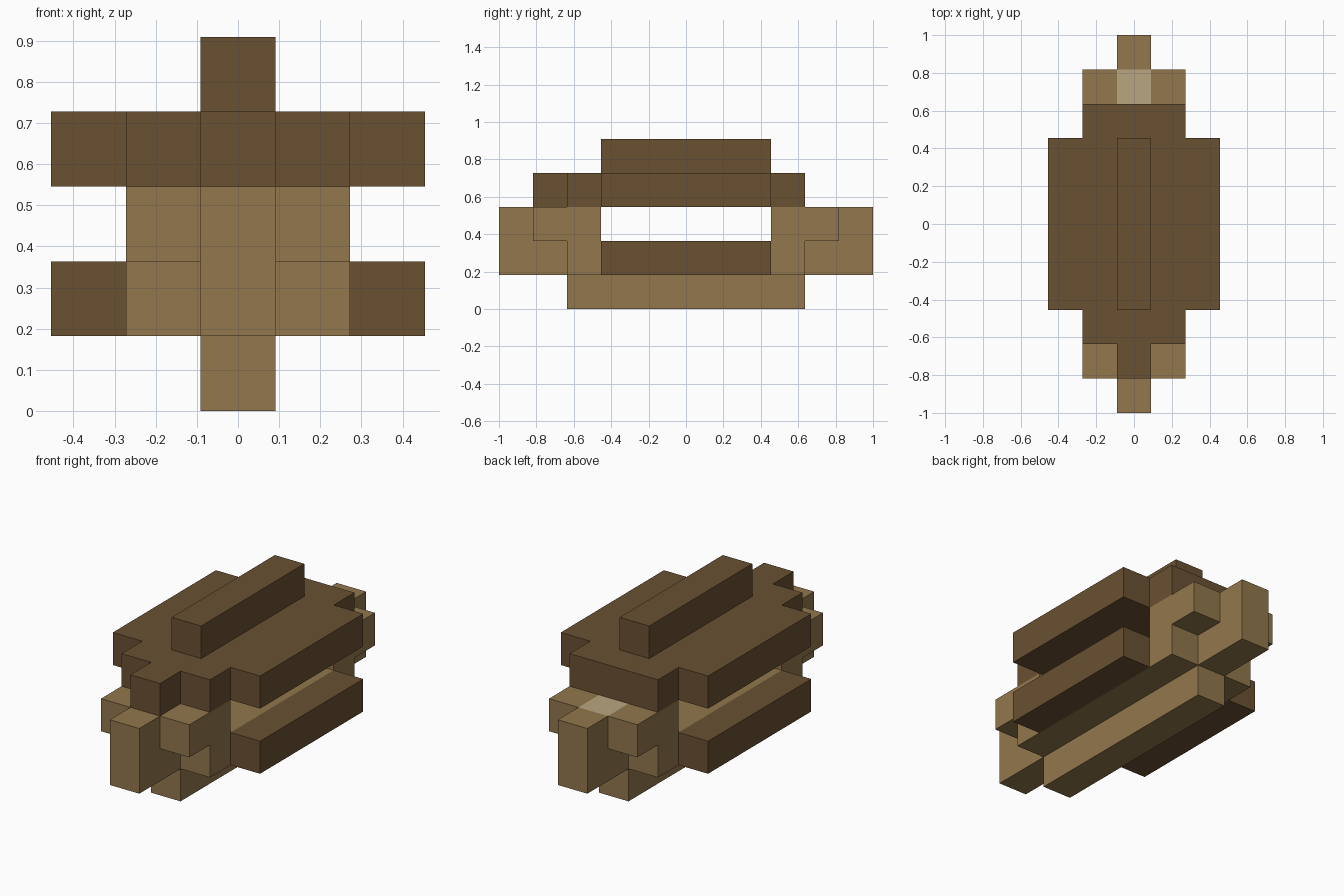
import bpy, bmesh
from itertools import product
from mathutils import Vector

U = 2 / 11  # size of one block

cube = bpy.data.objects.get("Cube")
if cube:
    bpy.data.objects.remove(cube)


def material(name, rgb):
    mat = bpy.data.materials.new(name)
    mat.use_nodes = True
    mat.diffuse_color = (*rgb, 1)
    mat.node_tree.nodes["Principled BSDF"].inputs["Base Color"].default_value = (*rgb, 1)
    return mat


light = material("light brown", (0.287, 0.184, 0.074))
dark = material("dark brown", (0.144, 0.082, 0.032))
pale = material("pale tan", (0.49, 0.38, 0.22))


def block(x0, x1, y0, y1, z0, z1):
    """All grid cells in an inclusive range."""
    return set(product(range(x0, x1 + 1), range(y0, y1 + 1), range(z0, z1 + 1)))


def end_cells(s):
    """Stepped end wall, s = -1 for the front and 1 for the back."""
    cells = block(0, 0, 4, 5, 1, 2) | block(-1, 1, 3, 4, 2, 2)
    return {(x, s * y, z) for x, y, z in cells}


# Parts as sets of blocks
parts = {
    "keel": (light, block(0, 0, -3, 3, 0, 0)),
    "floor": (light, block(-1, 1, -3, 3, 1, 1)),
    "front_end": (light, end_cells(-1)),
    "back_end": (light, end_cells(1)),
    "left_rail": (dark, block(2, 2, -2, 2, 1, 1)),
    "right_rail": (dark, block(-2, -2, -2, 2, 1, 1)),
    "roof": (dark, block(-2, 2, -2, 2, 3, 3) | block(-1, 1, -3, 3, 3, 3)
             | block(0, 0, -4, -4, 3, 3)),
    "ridge": (dark, block(0, 0, -2, 2, 4, 4)),
}
filled = set().union(*(cells for _, cells in parts.values()))
patch_cell = (0, 4, 2)


def build(name, mat, cells):
    bm = bmesh.new()
    for cell in sorted(cells):
        centre = Vector(cell) + Vector((0, 0, 0.5))
        for axis, sign in product(range(3), (-1, 1)):
            n = Vector((0, 0, 0))
            n[axis] = sign
            if tuple(int(a + b) for a, b in zip(cell, n)) in filled:
                continue
            # One square for each exposed side
            u = Vector((0, 0, 0))
            u[(axis + 1) % 3] = 0.5
            v = n.cross(u)
            c = centre + n / 2
            face = bm.faces.new([bm.verts.new(p * U) for p in
                                 (c - u - v, c + u - v, c + u + v, c - u + v)])
            # Pale patch on top of the back end
            face.material_index = int(cell == patch_cell and n.z > 0)
    bmesh.ops.remove_doubles(bm, verts=bm.verts, dist=0.001)
    bmesh.ops.dissolve_limit(bm, angle_limit=0.01, verts=bm.verts,
                             edges=bm.edges, delimit={'MATERIAL'})
    mesh = bpy.data.meshes.new(name)
    bm.to_mesh(mesh)
    bm.free()
    mesh.materials.append(mat)
    if patch_cell in cells:
        mesh.materials.append(pale)
    bpy.context.scene.collection.objects.link(bpy.data.objects.new(name, mesh))


for name, (mat, cells) in parts.items():
    build(name, mat, cells)
